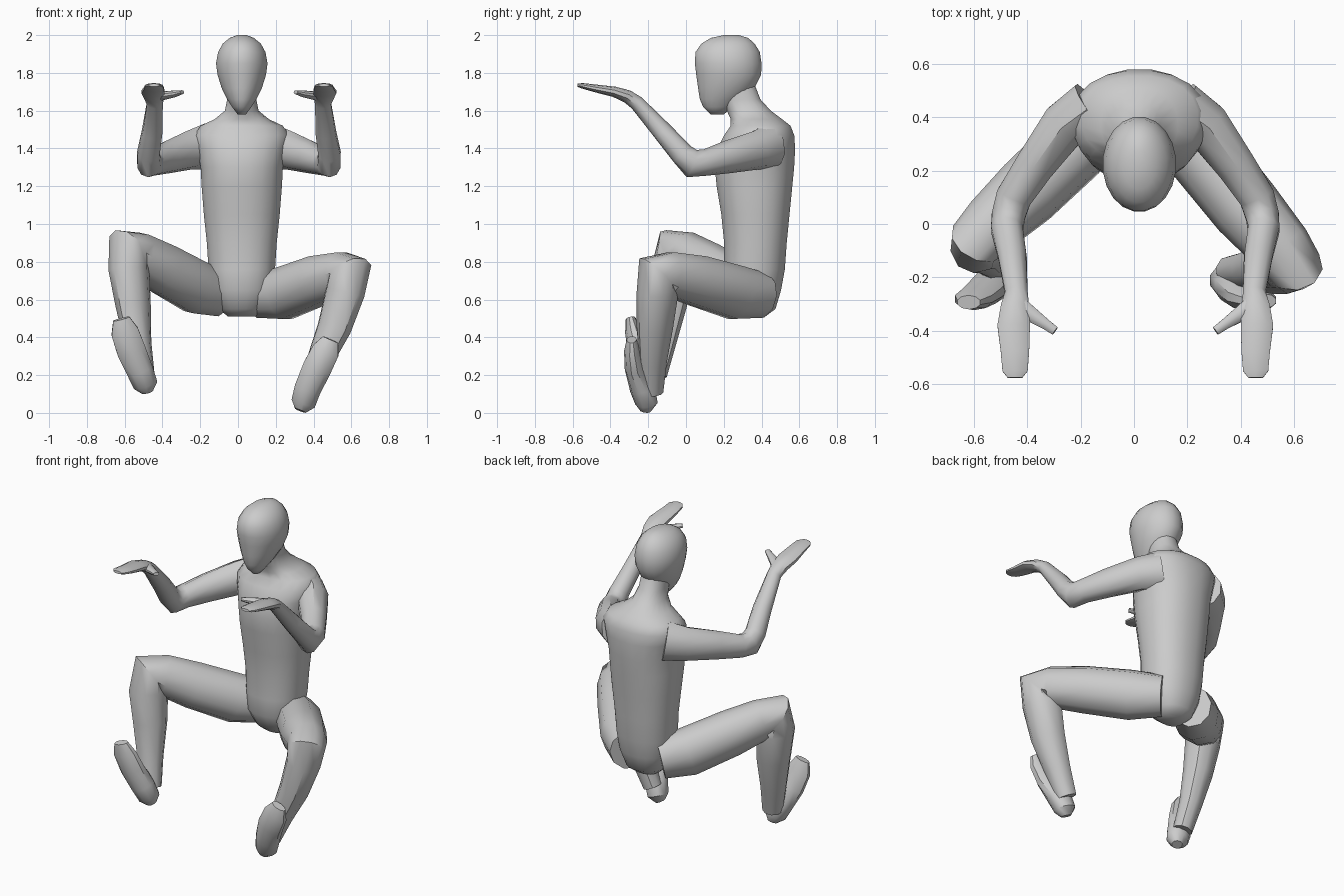
import bpy, bmesh
from math import sin, cos, pi, radians
from mathutils import Vector as V


def skin(name, rings, sides, power=1.0, angle=40):
    """Skin a list of (centre, u axis, v axis) rings and cap both ends."""
    bm = bmesh.new()
    loops = []
    for c, u, v in rings:
        loop = []
        for i in range(sides):
            a = 2 * pi * (i + 0.5) / sides
            ca, sa = cos(a), sin(a)
            ca = abs(ca) ** power * (1 if ca > 0 else -1)
            sa = abs(sa) ** power * (1 if sa > 0 else -1)
            loop.append(bm.verts.new(c + u * ca + v * sa))
        loops.append(loop)
    for a, b in zip(loops, loops[1:]):
        for i in range(sides):
            j = (i + 1) % sides
            bm.faces.new((a[i], a[j], b[j], b[i]))
    bm.faces.new(loops[0])
    bm.faces.new(loops[-1])
    bmesh.ops.recalc_face_normals(bm, faces=bm.faces)
    me = bpy.data.meshes.new(name)
    bm.to_mesh(me)
    bm.free()
    ob = bpy.data.objects.new(name, me)
    bpy.context.collection.objects.link(ob)
    bpy.ops.object.select_all(action='DESELECT')
    ob.select_set(True)
    bpy.context.view_layer.objects.active = ob
    bpy.ops.object.shade_smooth_by_angle(angle=radians(angle))
    return ob


def stack(name, rows, sides=20, power=0.9):
    """Horizontal rings: (z, half width, y front, y back)."""
    skin(name, [(V((0.02, (f + b) / 2, z)), V((w, 0, 0)), V((0, (b - f) / 2, 0)))
                for z, w, f, b in rows], sides, power, 60)


def limb(name, pts, ref=None, normal=None, sides=10):
    """Rings across a path of (x, y, z, side radius, up radius)."""
    cs = [V(p[:3]) for p in pts]
    rings = []
    for i, p in enumerate(pts):
        before = (cs[i] - cs[max(i - 1, 0)]).normalized()
        after = (cs[min(i + 1, len(cs) - 1)] - cs[i]).normalized()
        t = (before + after).normalized()
        s = t.cross(ref) if ref else normal - t * normal.dot(t)
        s.normalize()
        rings.append((cs[i], s * p[3] * 1.03, s.cross(t) * p[4] * 1.03))
    skin(name, rings, sides)


# Torso with the shoulders and neck
stack("torso", [
    (0.51, .075, .30, .42), (0.55, .12, .25, .475), (0.65, .165, .20, .505),
    (0.76, .178, .20, .525), (0.90, .187, .20, .535), (1.05, .203, .185, .55),
    (1.20, .215, .16, .565), (1.30, .22, .15, .575), (1.40, .24, .165, .58),
    (1.47, .255, .20, .575), (1.52, .22, .235, .555), (1.555, .145, .235, .51),
    (1.60, .09, .215, .45), (1.66, .078, .19, .395), (1.75, .075, .17, .36)])

# Head
stack("head", [
    (1.58, .022, .13, .20), (1.62, .052, .09, .25), (1.66, .078, .072, .30),
    (1.72, .108, .062, .365), (1.79, .13, .052, .40), (1.85, .138, .045, .402),
    (1.91, .127, .048, .393), (1.955, .102, .08, .365), (1.985, .065, .13, .33),
    (2.0, .025, .20, .28)], power=1.0)

# Arms with hands, and thumbs
arm = [
    (.17, .44, 1.41, .10, .12), (.27, .37, 1.39, .09, .10),
    (.38, .22, 1.355, .075, .085), (.46, .10, 1.325, .068, .068),
    (.48, .03, 1.32, .064, .075), (.485, -.02, 1.37, .06, .06),
    (.465, -.12, 1.485, .054, .052), (.45, -.26, 1.64, .043, .038),
    (.455, -.31, 1.675, .054, .034), (.46, -.38, 1.70, .062, .027),
    (.455, -.48, 1.718, .054, .02), (.455, -.55, 1.732, .048, .014),
    (.455, -.575, 1.735, .028, .008)]
thumb = [
    (.45, -.29, 1.67, .03, .025), (.40, -.335, 1.68, .03, .022),
    (.34, -.375, 1.69, .02, .017), (.305, -.40, 1.698, .017, .01)]


def mirrored(pts):
    return [(0.01 - p[0],) + tuple(p[1:]) for p in pts]


UP = V((0, 0, 1))
for name, pts in (("arm", arm), ("thumb", thumb)):
    limb("right_" + name, pts, ref=UP)
    limb("left_" + name, mirrored(pts), ref=UP)

# Legs: the two knees are raised to different heights
leg_radii = [(.11, .12), (.13, .143), (.128, .135), (.112, .118), (.105, .13),
             (.10, .112), (.085, .098), (.065, .075), (.055, .06)]
legs = {
    "right_leg": [
        (.12, .40, .62), (.25, .27, .635), (.42, .06, .70), (.55, -.09, .735),
        (.59, -.155, .735), (.568, -.15, .64), (.51, -.165, .45),
        (.43, -.175, .27), (.36, -.18, .11)],
    "left_leg": [
        (-.10, .40, .63), (-.22, .29, .665), (-.40, .12, .765), (-.53, 0, .84),
        (-.58, -.06, .86), (-.578, -.075, .76), (-.555, -.09, .57),
        (-.53, -.125, .37), (-.50, -.16, .20)]}
for name, path in legs.items():
    thigh = V(path[3]) - V(path[0])
    shin = V(path[7]) - V(path[5])
    limb(name, [p + r for p, r in zip(path, leg_radii)],
         normal=thigh.cross(shin).normalized())

# Feet: toes up, soles turned to the front
foot_radii = [(.03, .03), (.066, .058), (.072, .066), (.078, .052),
              (.074, .042), (.045, .026)]
feet = {
    "right_foot": [
        (.33, -.215, .012), (.345, -.21, .05), (.37, -.23, .13),
        (.42, -.272, .24), (.465, -.285, .33), (.49, -.288, .388)],
    "left_foot": [
        (-.48, -.185, .11), (-.49, -.195, .15), (-.52, -.215, .225),
        (-.565, -.255, .33), (-.60, -.28, .43), (-.618, -.293, .498)]}
for name, path in feet.items():
    limb(name, [p + r for p, r in zip(path, foot_radii)], ref=V((0, -1, 0)))
